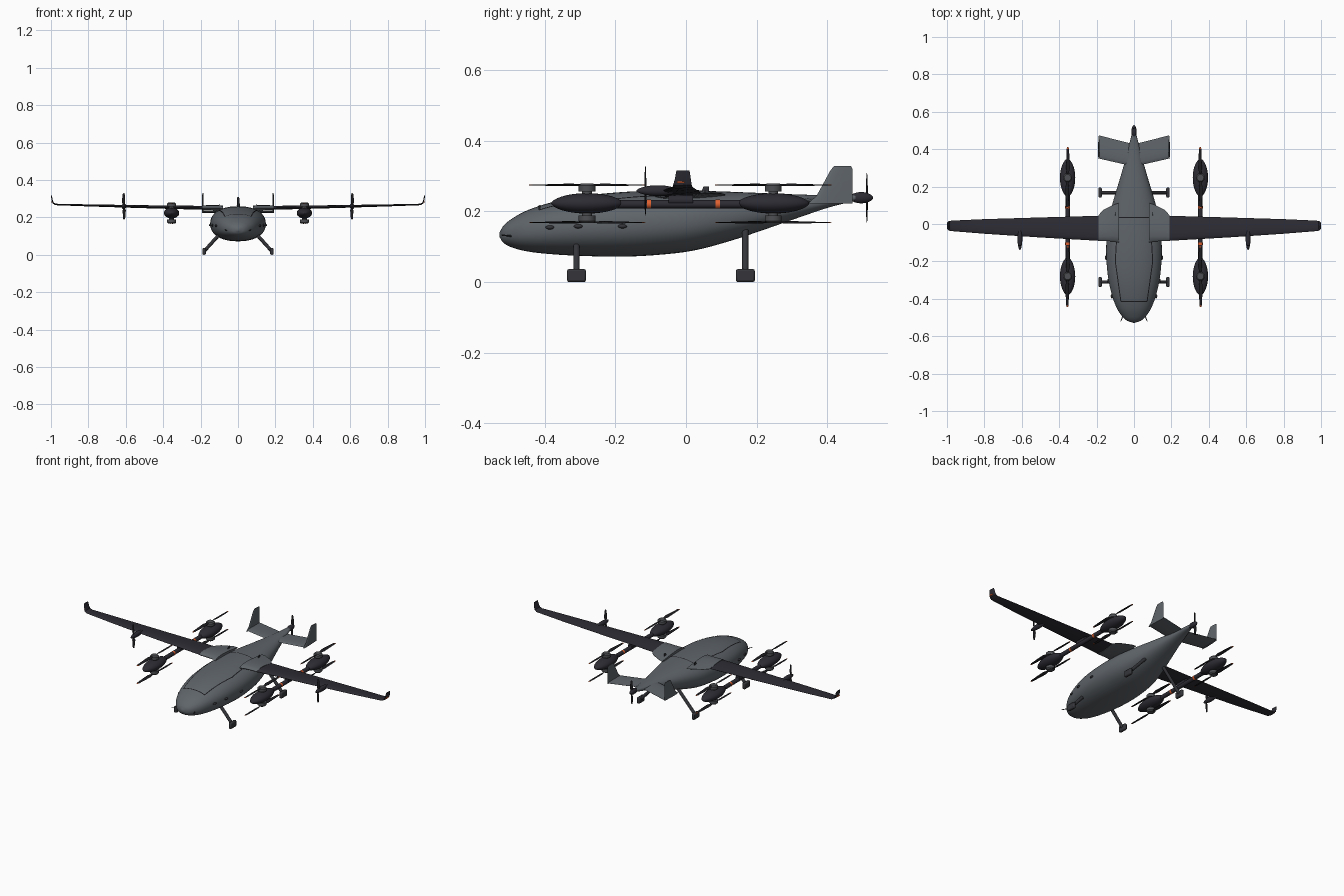
import bpy, bmesh, math
from mathutils import Matrix, Vector

if "Cube" in bpy.data.objects:
    bpy.data.objects.remove(bpy.data.objects["Cube"])


def material(name, col):
    m = bpy.data.materials.new(name)
    m.diffuse_color = (*col, 1)
    m.use_nodes = True
    m.node_tree.nodes["Principled BSDF"].inputs["Base Color"].default_value = m.diffuse_color
    return m


GREY = material("hull grey", (0.115, 0.13, 0.145))
DARK = material("wing charcoal", (0.026, 0.025, 0.034))
BLACK = material("blade black", (0.012, 0.012, 0.015))
STRUT = material("gear grey", (0.035, 0.036, 0.042))
METAL = material("motor grey", (0.075, 0.078, 0.085))
ORANGE = material("signal orange", (0.75, 0.12, 0.03))


def finish(name, bm, mats, mirror=False, angle=35):
    """Turn a bmesh in world space into an object, optionally mirrored over x."""
    bmesh.ops.recalc_face_normals(bm, faces=bm.faces)
    me = bpy.data.meshes.new(name)
    bm.to_mesh(me)
    bm.free()
    for m in (mats if isinstance(mats, list) else [mats]):
        me.materials.append(m)
    me.shade_smooth()
    me.set_sharp_from_angle(angle=math.radians(angle))
    ob = bpy.data.objects.new(name, me)
    bpy.context.collection.objects.link(ob)
    if mirror:
        ob.modifiers.new("mirror", "MIRROR").use_mirror_merge = False
    return ob


def loft(bm, rings):
    loops = [[bm.verts.new(p) for p in r] for r in rings]
    n = len(loops[0])
    for a, b in zip(loops, loops[1:]):
        for i in range(n):
            bm.faces.new((a[i], a[(i + 1) % n], b[(i + 1) % n], b[i]))
    bm.faces.new(loops[0])
    bm.faces.new(loops[-1])


def oval(x, y, z, hw, hh, n=24, p=2.0):
    """Superellipse ring standing across y."""
    pts = []
    for i in range(n):
        c, s = math.cos(i * math.tau / n), math.sin(i * math.tau / n)
        pts.append((x + hw * math.copysign(abs(c) ** (2 / p), c), y,
                    z + hh * math.copysign(abs(s) ** (2 / p), s)))
    return pts


FOIL = [(0, 0), (0.05, 0.26), (0.15, 0.42), (0.35, 0.5), (0.65, 0.33), (1, 0.03),
        (1, -0.03), (0.65, -0.33), (0.35, -0.5), (0.15, -0.42), (0.05, -0.26)]


def foil(x, y0, y1, z, thick, tilt=0):
    """Wing section from leading edge y0 to trailing edge y1, tilted about y."""
    a = math.radians(tilt)
    return [(x - math.sin(a) * h * thick, y0 + (y1 - y0) * t, z + math.cos(a) * h * thick)
            for t, h in FOIL]


def surface(name, sections, mat, mirror=True):
    bm = bmesh.new()
    loft(bm, [foil(*s) for s in sections])
    return finish(name, bm, mat, mirror)


def tube(bm, a, b, r, r2=None, n=16):
    a, b = Vector(a), Vector(b)
    d = b - a
    mat = Matrix.Translation((a + b) / 2) @ d.to_track_quat('Z', 'Y').to_matrix().to_4x4()
    bmesh.ops.create_cone(bm, cap_ends=True, segments=n, radius1=r,
                          radius2=r if r2 is None else r2, depth=d.length, matrix=mat)


def pod(bm, x, y0, y1, z, hw, hh, steps=16, p=2.0):
    """Spindle shape along y."""
    rings = []
    for i in range(steps + 1):
        t = -math.cos(math.pi * i / steps) * 0.999
        f = (1 - abs(t) ** p) ** 0.6
        rings.append(oval(x, (y0 + y1) / 2 + t * (y1 - y0) / 2, z, hw * f, hh * f))
    loft(bm, rings)


# Hull stations: y, half width, bottom, top
HULL = [(-0.528, 0.006, 0.128, 0.140), (-0.518, 0.035, 0.112, 0.158), (-0.495, 0.062, 0.099, 0.178),
        (-0.45, 0.092, 0.087, 0.203), (-0.38, 0.118, 0.079, 0.226), (-0.29, 0.138, 0.074, 0.244),
        (-0.18, 0.148, 0.072, 0.255), (-0.08, 0.147, 0.077, 0.259), (0.02, 0.136, 0.089, 0.259),
        (0.12, 0.112, 0.115, 0.256), (0.22, 0.082, 0.148, 0.252), (0.32, 0.053, 0.183, 0.248),
        (0.41, 0.030, 0.213, 0.246), (0.48, 0.012, 0.230, 0.248)]
POWER = 2.25


def hull_at(y):
    """Smoothly interpolated hull station."""
    k = max(i for i in range(len(HULL) - 1) if HULL[i][0] <= y or i == 0)
    p0, p1, p2, p3 = (HULL[min(max(k + d, 0), len(HULL) - 1)] for d in (-1, 0, 1, 2))
    h = p2[0] - p1[0]
    t = (y - p1[0]) / h
    out = []
    for j in (1, 2, 3):
        m1 = (p2[j] - p0[j]) / (p2[0] - p0[0]) * h
        m2 = (p3[j] - p1[j]) / (p3[0] - p1[0]) * h
        out.append((2*t**3 - 3*t*t + 1) * p1[j] + (t**3 - 2*t*t + t) * m1
                   + (3*t*t - 2*t**3) * p2[j] + (t**3 - t*t) * m2)
    return out


def hull_top(x, y):
    w, b, t = hull_at(y)
    f = max(0, 1 - min(1, abs(x) / w) ** POWER) ** (1 / POWER)
    return Vector((x, y, (b + t) / 2 + (t - b) / 2 * f))


# Fuselage
bm = bmesh.new()
rings = []
for a, b in zip(HULL, HULL[1:]):
    for s in range(4):
        y = a[0] + (b[0] - a[0]) * s / 4
        w, lo, hi = hull_at(y)
        rings.append(oval(0, y, (lo + hi) / 2, w, (hi - lo) / 2, 48, POWER))
rings.append(oval(0, 0.48, 0.239, 0.012, 0.009, 48, POWER))
loft(bm, rings)
finish("fuselage", bm, GREY, angle=60)

# Hatch seams laid on the hull
bm = bmesh.new()
path = [(0, 0.035), (0.085, 0.035), (0.093, -0.08), (0.1, -0.2), (0.07, -0.415), (0, -0.415)]
for (ax, ay), (bx, by) in zip(path, path[1:]):
    side = Vector((by - ay, ax - bx)).normalized() * 0.0025
    prev = None
    for i in range(17):
        x, y = ax + (bx - ax) * i / 16, ay + (by - ay) * i / 16
        pair = [bm.verts.new(hull_top(x + s * side.x, y + s * side.y) + Vector((0, 0, 0.0015)))
                for s in (-1, 1)]
        if prev:
            bm.faces.new((prev[0], prev[1], pair[1], pair[0]))
        prev = pair
finish("hatch_seams", bm, BLACK, True)

# Wings, root fairings and upturned tips
surface("wing_root_fairing", [(0.08, -0.10, 0.112, 0.247, 0.032), (0.105, -0.093, 0.105, 0.250, 0.030),
        (0.165, -0.091, 0.075, 0.251, 0.028), (0.19, -0.091, 0.047, 0.251, 0.026)], GREY)
surface("wing", [(0.185, -0.09, 0.044, 0.251, 0.021), (0.5, -0.072, 0.035, 0.257, 0.016),
        (0.8, -0.052, 0.026, 0.264, 0.011), (0.975, -0.038, 0.018, 0.269, 0.008, 10),
        (0.988, -0.036, 0.016, 0.276, 0.007, 50), (0.993, -0.032, 0.014, 0.290, 0.006, 75),
        (0.998, -0.027, 0.010, 0.316, 0.005, 80)], DARK)
bm = bmesh.new()
bmesh.ops.create_cube(bm, size=1, matrix=Matrix.Translation((0.994, -0.015, 0.283)) @ Matrix.Diagonal((0.009, 0.022, 0.005, 1)))
finish("tip_light", bm, ORANGE, True)

# Tailplane and fins
surface("tailplane", [(0.0, 0.305, 0.425, 0.235, 0.014), (0.035, 0.315, 0.435, 0.233, 0.013),
        (0.188, 0.35, 0.474, 0.228, 0.010)], GREY)
surface("tail_fin", [(0.188, 0.345, 0.472, 0.222, 0.009, 90), (0.188, 0.37, 0.472, 0.245, 0.009, 90),
        (0.188, 0.41, 0.472, 0.318, 0.007, 90), (0.188, 0.42, 0.467, 0.329, 0.005, 90)], GREY)


# Two-bladed propellers
def propeller(name, centre, radius, chord, rot, mirror=True, tips=False):
    bm = bmesh.new()
    for sgn in (1, -1):
        rings = []
        for f, c, pitch in [(0.02, 0.4, 25), (0.15, 0.55, 24), (0.3, 1, 18), (0.6, 0.85, 12),
                            (0.94, 0.6, 7), (1, 0.3, 6)]:
            turn = Matrix.Rotation(math.radians(pitch), 3, 'X')
            ring = [turn @ Vector((0, (t - 0.4) * chord * c, h * 0.22 * chord * c)) for t, h in FOIL]
            rings.append([Vector((sgn * (v.x + f * radius), sgn * v.y, v.z)) for v in ring])
        loft(bm, rings)
    for f in bm.faces:
        f.material_index = int(tips and abs(f.calc_center_median().x) > 0.95 * radius)
    bm.transform(Matrix.Translation(centre) @ rot)
    return finish(name, bm, [BLACK, ORANGE], mirror)


FLAT = Matrix.Rotation(math.pi / 2, 4, 'Z')
UPRIGHT = Matrix(((0, 1, 0, 0), (0, 0, 1, 0), (1, 0, 0, 0), (0, 0, 0, 1)))

# Lift booms with nacelles, motors and coaxial rotors
BX = 0.355
bm = bmesh.new()
tube(bm, (BX, -0.34, 0.221), (BX, 0.31, 0.221), 0.012)
tube(bm, (BX, -0.05, 0.232), (BX, 0.02, 0.232), 0.014)
finish("lift_boom", bm, DARK, True)
bm = bmesh.new()
for y in (-0.105, 0.09):
    tube(bm, (BX, y - 0.006, 0.221), (BX, y + 0.006, 0.221), 0.0126)
finish("boom_band", bm, ORANGE, True)
for end, y in (("front", -0.28), ("rear", 0.247)):
    bm = bmesh.new()
    pod(bm, BX, y - 0.102, y + 0.102, 0.223, 0.041, 0.029)
    finish(end + "_nacelle", bm, DARK, True)
    bm = bmesh.new()
    for z0, s in ((0.223, 1), (0.223, -1)):
        tube(bm, (BX, y, z0), (BX, y, z0 + s * 0.045), 0.014)
        tube(bm, (BX, y, z0 + s * 0.034), (BX, y, z0 + s * 0.050), 0.024)
        tube(bm, (BX, y, z0 + s * 0.050), (BX, y, z0 + s * 0.056), 0.024, 0.018)
    finish(end + "_lift_motors", bm, METAL, True)
    propeller(end + "_upper_rotor", (BX, y, 0.275), 0.165, 0.021, FLAT, tips=True)
    propeller(end + "_lower_rotor", (BX, y, 0.169), 0.165, 0.021, FLAT, tips=True)

# Wing pods and tail pusher
bm = bmesh.new()
pod(bm, 0.61, -0.14, -0.02, 0.259, 0.013, 0.015)
finish("wing_motor_pod", bm, DARK, True)
propeller("wing_propeller", (0.61, -0.115, 0.259), 0.07, 0.018, UPRIGHT)
bm = bmesh.new()
pod(bm, 0, 0.462, 0.53, 0.239, 0.014, 0.016)
finish("tail_motor_pod", bm, DARK)
propeller("tail_propeller", (0, 0.512, 0.239), 0.07, 0.018, UPRIGHT, mirror=False)

# Landing legs with block feet
for end, y, top in (("front", -0.31, (0.095, 0.115)), ("rear", 0.168, (0.045, 0.168))):
    bm = bmesh.new()
    tube(bm, (top[0], y, top[1]), (0.178, y, 0.022), 0.009)
    finish(end + "_leg", bm, STRUT, True)
    bm = bmesh.new()
    bmesh.ops.create_cube(bm, size=1, matrix=Matrix.Translation((0.181, y, 0.0185))
                          @ Matrix.Diagonal((0.018, 0.054, 0.037, 1)))
    ob = finish(end + "_foot", bm, STRUT, True)
    bev = ob.modifiers.new("round", "BEVEL")
    bev.width, bev.segments = 0.006, 2

# Side sensors, top antennas and nose probes
bm = bmesh.new()
for y, z in ((-0.385, 0.155), (-0.305, 0.158), (-0.18, 0.158)):
    w = hull_at(y)[0]
    pod(bm, w, y - 0.013, y + 0.013, z, 0.008, 0.006, 8)
tube(bm, (0.058, -0.49, 0.13), (0.072, -0.522, 0.133), 0.003, 0.0015, 8)
finish("sensors_and_probes", bm, STRUT, True)
surface("top_antenna", [(0.1, 0.04, 0.065, 0.25, 0.005, 90), (0.1, 0.05, 0.065, 0.271, 0.003, 90)], STRUT)
